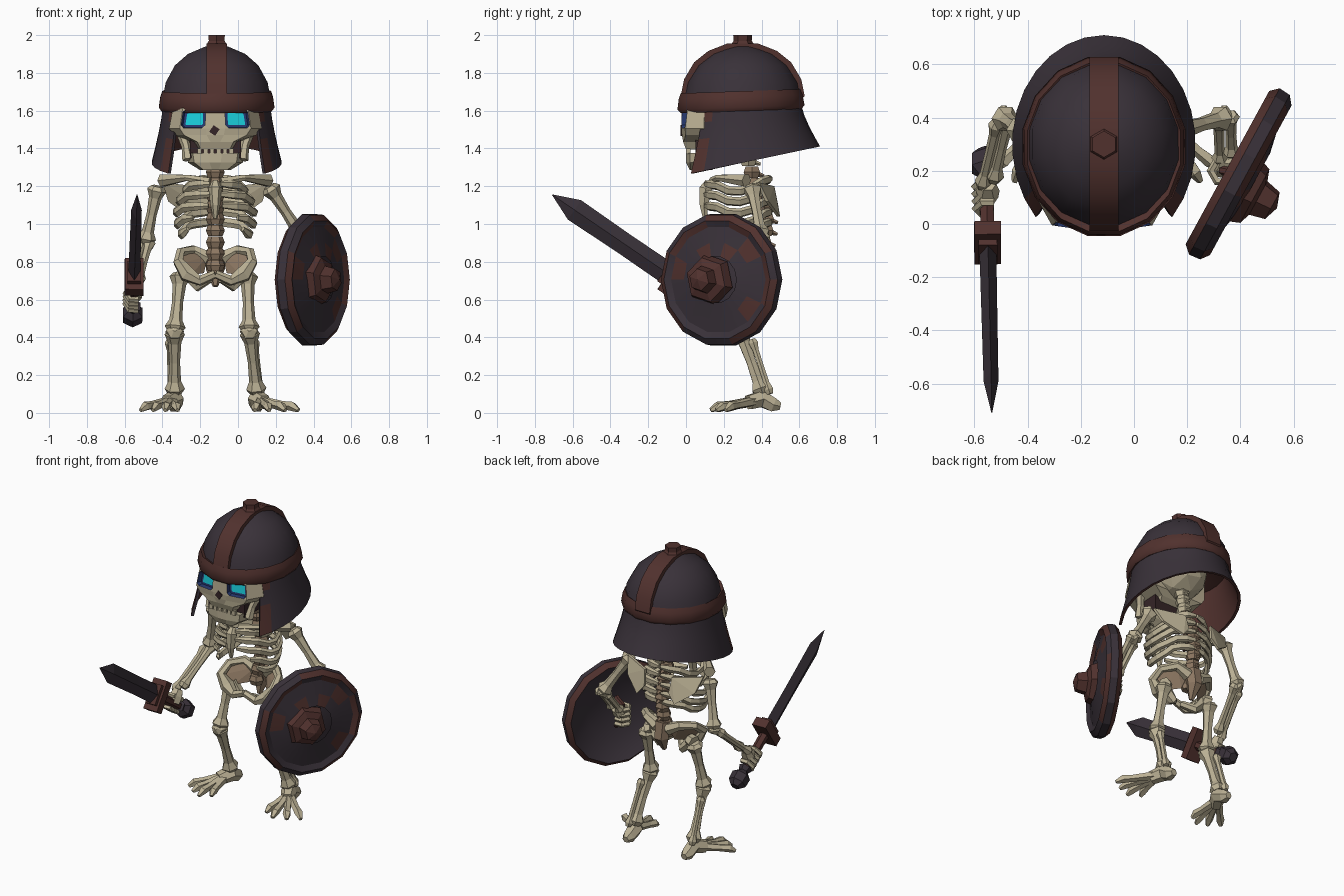
import bpy, bmesh, math, random
from mathutils import Vector, Matrix

if "Cube" in bpy.data.objects:
    bpy.data.objects.remove(bpy.data.objects["Cube"])

random.seed(4)
CX = -0.12  # body centre line


def mat(name, rgb):
    m = bpy.data.materials.new(name)
    m.diffuse_color = (*rgb, 1)
    m.use_nodes = True
    m.node_tree.nodes["Principled BSDF"].inputs["Base Color"].default_value = m.diffuse_color
    return m


BONE = mat("bone", (0.50, 0.44, 0.30))
AGED = mat("aged bone", (0.27, 0.19, 0.125))
IRON = mat("dark iron", (0.041, 0.031, 0.041))
RUST = mat("rust", (0.082, 0.031, 0.027))
GLOW = mat("eye glow", (0.01, 0.62, 0.72))
BLUE = mat("socket blue", (0.02, 0.04, 0.16))
HOLLOW = mat("dark hollow", (0.035, 0.018, 0.02))


def finish(name, bm, mats, smooth=0):
    bmesh.ops.remove_doubles(bm, verts=bm.verts, dist=0.0005)
    bmesh.ops.recalc_face_normals(bm, faces=bm.faces)
    me = bpy.data.meshes.new(name)
    bm.to_mesh(me)
    bm.free()
    for m in mats:
        me.materials.append(m)
    if smooth:
        me.shade_smooth()
        me.set_sharp_from_angle(angle=math.radians(smooth))
    ob = bpy.data.objects.new(name, me)
    bpy.context.collection.objects.link(ob)
    return ob


def skin(bm, rings, caps=True, mi=None):
    """Loft quads between closed rings of points."""
    vs = [[bm.verts.new(p) for p in r] for r in rings]
    n = len(vs[0])
    for i in range(len(vs) - 1):
        for j in range(n):
            k = (j + 1) % n
            f = bm.faces.new((vs[i][j], vs[i][k], vs[i + 1][k], vs[i + 1][j]))
            f.material_index = mi(i, j) if mi else 0
    if caps:
        bm.faces.new(vs[0])
        bm.faces.new(vs[-1])


def tube(bm, pts, n=6, flat=1.0):
    """Tube through (x, y, z, radius) points."""
    P = [Vector(p[:3]) for p in pts]
    u, rings = None, []
    for i, p in enumerate(P):
        t = (P[min(i + 1, len(P) - 1)] - P[max(i - 1, 0)]).normalized()
        if u is None:
            u = t.cross(Vector((0, 0, 1)) if abs(t.z) < 0.8 else Vector((0, 1, 0)))
        u = (u - t * u.dot(t)).normalized()
        v = t.cross(u)
        rings.append([p + pts[i][3] * (u * flat * math.cos(a) + v * math.sin(a))
                      for a in (2 * math.pi * k / n for k in range(n))])
    skin(bm, rings)


def bone(bm, a, b, r, thin=0.5):
    """Long bone with knobbed ends."""
    a, b = Vector(a), Vector(b)
    prof = ((0, .65), (.07, 1), (.2, .65), (.5, thin), (.8, .62), (.92, 1), (1, .65))
    tube(bm, [(*a.lerp(b, t), r * s) for t, s in prof])


def lathe(bm, prof, n, M, mi=None, sy=1.0):
    rings = [[M @ Vector((r * math.cos(a), r * sy * math.sin(a), z))
              for a in (2 * math.pi * (k + .5) / n for k in range(n))] for r, z in
             ((max(r, 0.0001), z) for r, z in prof)]
    skin(bm, rings, caps=False, mi=mi)


def box(bm, c, s, M=Matrix()):
    bmesh.ops.create_cube(bm, size=1, matrix=M @ Matrix.Translation(c) @ Matrix.Diagonal((*s, 1)))


# ---- helmet ----
H = Matrix.Translation((-0.113, 0.30, 0))
dome = [(.292, 1.66), (.275, 1.75), (.225, 1.84), (.155, 1.90), (.06, 1.94), (0, 1.95)]
bm = bmesh.new()
lathe(bm, dome, 16, H, sy=1.07)
finish("helmet_dome", bm, [IRON], 45)
# rim, tipped slightly up at the back
bm = bmesh.new()
lathe(bm, [(.20, .005), (.26, .035), (.293, .055), (.304, .025), (.312, -.03), (.297, -.05), (.26, -.045), (.15, -.01)],
      16, Matrix.Translation((-.113, .29, 1.648)) @ Matrix.Rotation(math.radians(2), 4, 'X'), sy=1.10)
finish("helmet_rim", bm, [RUST], 50)
# crest strip follows the dome from front to back
arc = [(-r * 1.07 - .016, z + .016) for r, z in dome[:-1]]
arc += [(-y, z) for y, z in reversed(arc)]
bm = bmesh.new()
skin(bm, [[H @ Vector(p) for p in ((-.055, y, z), (.055, y, z), (.055, y * .84, z - .05),
                                   (-.055, y * .84, z - .05))] for y, z in arc])
finish("helmet_crest", bm, [RUST], 40)
bm = bmesh.new()
lathe(bm, [(.064, 1.93), (.058, 1.955), (.048, 1.97), (.05, 2.0), (0, 2.0)], 6, H)
finish("helmet_knob", bm, [RUST])
# flared neck and cheek guard, open at the face
bm = bmesh.new()
cols, rows = 22, 4


def guard_ring(k, inset):
    a = math.radians(-42 + 264 * k / cols)
    low = 1.272 + 0.21 * (0.41 * math.sin(a) + 0.25)
    out = []
    for j in range(rows + 1):
        t = j / rows
        e = t ** 1.3
        out.append(H @ Vector(((.285 + .06 * e - inset) * math.cos(a),
                               (.31 + .10 * e - inset) * math.sin(a), 1.63 + (low - 1.63) * t)))
    return out


skin(bm, [guard_ring(k, 0) + guard_ring(k, .018)[::-1] for k in range(cols + 1)],
     mi=lambda i, j: int(j >= rows or (i in (0, cols - 1) and j != 1)))
finish("helmet_neck_guard", bm, [IRON, RUST], 35)

# ---- skull ----
bm = bmesh.new()
bmesh.ops.create_icosphere(bm, subdivisions=2, radius=1, matrix=Matrix.Translation((CX, .26, 1.62))
                           @ Matrix.Diagonal((.19, .20, .18, 1)))
finish("cranium", bm, [BONE])


def section(z, w, yf, yb, bow=.0):
    fr = ((-.85, yb), (-1, yf + .12), (-.77, yf + bow), (-.21, yf), (.21, yf), (.77, yf + bow), (1, yf + .12), (.85, yb))
    return [(CX + f * w, y, z) for f, y in fr]


bm = bmesh.new()
skin(bm, [section(*s) for s in ((1.395, .10, .0, .2), (1.435, .125, -.015, .25), (1.47, .215, -.022, .28, .02),
                                (1.505, .245, -.025, .28, .02), (1.612, .225, -.022, .3, .03), (1.67, .18, .03, .3, .04))])
bmesh.ops.recalc_face_normals(bm, faces=bm.faces)


def eye_faces(n):
    return [f for f in bm.faces if len(f.verts) >= n and 1.54 < f.calc_center_median().z < 1.58
            and f.calc_center_median().y < .03 and .06 < abs(f.calc_center_median().x - CX) < .17]


# rounded, recessed sockets with glowing centres
eyes = eye_faces(4)
bmesh.ops.inset_individual(bm, faces=eyes, thickness=.005, depth=0)
bmesh.ops.bevel(bm, geom=[v for f in eyes for v in f.verts], offset=.016, segments=1, affect='VERTICES')
eyes = eye_faces(7)
for thick, depth, idx in ((.006, -.03, 1), (.014, 0, 2)):
    for f in bmesh.ops.inset_individual(bm, faces=eyes, thickness=thick, depth=depth)["faces"]:
        f.material_index = 1
    for f in eyes:
        f.material_index = idx
finish("skull_face", bm, [BONE, BLUE, GLOW])
bm = bmesh.new()
box(bm, (0, 0, 0), (.038, .008, .042), Matrix.Translation((CX - .005, -.025, 1.495))
    @ Matrix.Rotation(math.radians(35), 4, 'Y'))
box(bm, (CX, .135, 1.40), (.27, .17, .10))
finish("nose_and_mouth_hollow", bm, [HOLLOW])
bm = bmesh.new()
skin(bm, [section(*s) for s in ((1.285, .08, .02, .12), (1.325, .145, .0, .16, .02), (1.375, .155, .0, .17, .02))])
for s in (-1, 1):
    tube(bm, [(CX + s * .145, .08, 1.34, .03), (CX + s * .155, .10, 1.41, .024), (CX + s * .18, .13, 1.49, .03)])
    for k in range(3):
        box(bm, (CX + s * (.018 + .033 * k), .012, 1.386), (.023, .022, .03))
finish("jaw_and_teeth", bm, [BONE])

# ---- spine and ribcage ----
bm = bmesh.new()
for k in range(12):
    t = k / 11
    z, y = .78 + .68 * t, .37 + .06 * math.sin(math.pi * min(1, t * 1.3)) - .06 * t * t
    tube(bm, [(CX, y, z - .03, .038), (CX, y, z, .05), (CX, y, z + .03, .038)])
    tube(bm, [(CX, y, z, .02), (CX, y + .065, z - .02, .008)], 4)
for f in bm.faces:
    f.material_index = int(f.calc_center_median().z > 1.3)
finish("spine", bm, [AGED, BONE])
bm = bmesh.new()
for i, (z, w, end) in enumerate(((1.19, .16, 80), (1.135, .195, 82), (1.075, .21, 80), (1.015, .205, 55), (.96, .185, 38))):
    for s in (-1, 1):
        path = []
        for k in range(9):
            a = math.radians(88 - (88 + end) * k / 8)
            zz = z + .05 * math.sin(a) * (1 if a > 0 else -.45) - (.02 if abs(a) < .6 else 0)
            path.append((CX + s * w * math.cos(a), .275 + .175 * math.sin(a), zz, .025 if 0 < k < 8 else .015))
        tube(bm, path, 5, .65)
tube(bm, [(CX, .12, 1.225, .02), (CX, .105, 1.19, .038), (CX, .095, 1.10, .026), (CX, .10, 1.03, .012)], 6)
finish("ribs_and_breastbone", bm, [BONE])

# ---- shoulders, mirrored ----
bm = bmesh.new()
for s in (-1, 1):
    tube(bm, [(CX + s * .03, .14, 1.225, .024), (CX + s * .15, .17, 1.245, .018), (CX + s * .28, .32, 1.23, .036)])
    blade = [(.10, .45, 1.20), (.28, .37, 1.22), (.25, .42, 1.12), (.14, .48, 1.04), (.09, .47, 1.10)]
    vs = [bm.verts.new((CX + s * x, y + o, z)) for x, y, z in blade for o in (0, .018)]
    bmesh.ops.convex_hull(bm, input=vs)
finish("collar_and_shoulder_blades", bm, [BONE])

# ---- pelvis, mirrored ----
bm = bmesh.new()
for s in (-1, 1):
    tube(bm, [(CX + s * .04, .42, .82, .04), (CX + s * .12, .41, .86, .03), (CX + s * .185, .34, .85, .026),
              (CX + s * .195, .27, .80, .03), (CX + s * .15, .27, .735, .045), (CX + s * .08, .25, .70, .028),
              (CX, .24, .735, .022)])
    tube(bm, [(CX + s * .15, .32, .74, .04), (CX + s * .09, .33, .67, .03), (CX + s * .03, .27, .71, .022)])
finish("pelvis_crest", bm, [BONE])
bm = bmesh.new()
for s in (-1, 1):
    wing = [(.04, .42, .83), (.12, .41, .86), (.185, .34, .85), (.185, .30, .79), (.13, .31, .73), (.06, .38, .74)]
    bmesh.ops.convex_hull(bm, input=[bm.verts.new((CX + s * x, y, z)) for x, y, z in wing])
tube(bm, [(CX, .41, .86, .055), (CX, .43, .76, .05), (CX, .40, .67, .015)])
finish("pelvis_wings_and_sacrum", bm, [AGED])

# ---- legs and feet ----
legs = (("left", (-.305, .35, .74), (-.335, .285, .43), (-.335, .405, .10),
         ((-.515, .21), (-.45, .16), (-.385, .13), (-.32, .17))),
        ("right", (.05, .35, .74), (.06, .285, .43), (.10, .405, .10),
         ((.32, .21), (.25, .16), (.165, .13), (.09, .17))))
for side, hip, knee, ankle, toes in legs:
    bm = bmesh.new()
    o = -1 if side == "left" else 1
    bone(bm, hip, knee, .056, .52)
    tube(bm, [(CX + o * .14, .34, .75, .035), (*hip, .045)])
    k, a = Vector(knee), Vector(ankle)
    bone(bm, k + Vector((0, 0, .01)), a, .054, .52)
    bone(bm, k + Vector((o * .025, .065, -.04)), a + Vector((o * .02, .04, 0)), .028, .6)
    tube(bm, [(k.x, k.y - .045, k.z + .01, .01), (k.x, k.y - .03, k.z, .04), (k.x, k.y, k.z, .05)])
    finish(side + "_leg", bm, [BONE])
    bm = bmesh.new()
    tube(bm, [(a.x, .50, .035, .022), (a.x, .465, .042, .042), (a.x, .40, .075, .05), (a.x + o * .04, .33, .055, .042)])
    for x, y in toes:
        m = Vector((a.x + o * .02, .37, .065)).lerp(Vector((x, y, .03)), .6)
        tube(bm, [(a.x + o * .015, .38, .065, .028), (m.x, m.y, .042, .022), (m.x * .4 + x * .6, m.y * .4 + y * .6, .035, .026),
                  (x, y, .014, .012)], 5)
    finish(side + "_foot", bm, [BONE])

# ---- arms and hands ----
D = Vector((.02, -.826, .563)).normalized()       # blade direction
arms = (("sword", (-.425, .35, 1.20), (-.49, .40, .90), (-.55, .15, .68), Vector((-.55, .10, .605)), D),
        ("shield", (.165, .35, 1.20), (.34, .40, .93), (.345, .25, .76), Vector((.335, .20, .70)), Vector((0, 0, 1))))
for side, sh, el, wr, grip, axis in arms:
    bm = bmesh.new()
    bone(bm, sh, el, .052, .52)
    e, w = Vector(el), Vector(wr)
    off = Vector((.022, .012, .012))
    bone(bm, e + off, w + off, .036, .55)
    bone(bm, e - off, w - off, .032, .6)
    tube(bm, [(e.x, e.y + .045, e.z, .01), (*e, .042)])
    finish(side + "_arm", bm, [BONE])
    bm = bmesh.new()
    tube(bm, [(*w, .032), (*w.lerp(grip, .5), .045), (*grip, .04)])
    p = axis.cross(Vector((1, 0, 0))).normalized()
    q = axis.cross(p)
    for i in range(4):
        c = grip + axis * (.033 * i - .05)
        tube(bm, [(*(c + .046 * (p * math.cos(t) + q * math.sin(t))), .016)
                  for t in (math.radians(60 * k - 30) for k in range(5))], 5)
    finish(side + "_hand", bm, [BONE])

# ---- sword ----
W = Vector((1, 0, 0)).cross(D).normalized()
X = D.cross(W) * -1
S = Matrix.Translation((-.55, -.07, .72)) @ Matrix((X, W, D)).transposed().to_4x4()
bm = bmesh.new()
skin(bm, [[S @ Vector(p) for p in ((-hx, 0, s), (0, -hw, s), (hx, 0, s), (0, hw, s))]
          for s, hx, hw in ((.0, .032, .06), (.3, .03, .058), (.63, .028, .062), (.772, .002, .002))])
finish("sword_blade", bm, [IRON])
bm = bmesh.new()
box(bm, (0, 0, 0), (.10, .20, .06), S)
box(bm, (0, 0, .03), (.07, .13, .05), S)
lathe(bm, [(.03, 0), (.028, -.30)], 6, S)
finish("sword_guard_and_grip", bm, [RUST])
bm = bmesh.new()
lathe(bm, [(0, -.26), (.045, -.275), (.03, -.305), (.06, -.335), (.058, -.39), (.03, -.42), (0, -.42)], 6, S)
finish("sword_pommel", bm, [IRON])

# ---- shield ----
N, T = Vector((.88, -.48, 0)).normalized(), Vector((0, 0, 1))
M = Matrix.Translation((.395, .188, .705)) @ Matrix((T.cross(N), T, N)).transposed().to_4x4() \
    @ Matrix.Rotation(math.radians(180 / 14), 4, 'Z')
prof = [(0, .035), (.18, .02), (.29, -.025), (.328, -.05), (.356, -.02), (.352, .025), (.32, .05),
        (.285, .035), (.20, .05), (.125, .065)]
bm = bmesh.new()
lathe(bm, prof, 14, M, mi=lambda i, j: int(i == 3 or (i == 5 and j % 5 < 3) or (i >= 6 and random.random() < .22)))
finish("shield_disc", bm, [IRON, RUST], 25)
# boss sits a little forward of the centre
bm = bmesh.new()
lathe(bm, [(.14, .04), (.12, .09), (.075, .105), (.06, .165), (0, .185)], 6,
      Matrix.Translation((-.02, -.04, .0)) @ M)
finish("shield_boss", bm, [RUST])
# hand strap behind the disc
bm = bmesh.new()
tube(bm, [(.39, .19, .80, .018), (.335, .20, .77, .018), (.335, .20, .64, .018), (.39, .19, .61, .018)])
finish("shield_strap", bm, [RUST])
